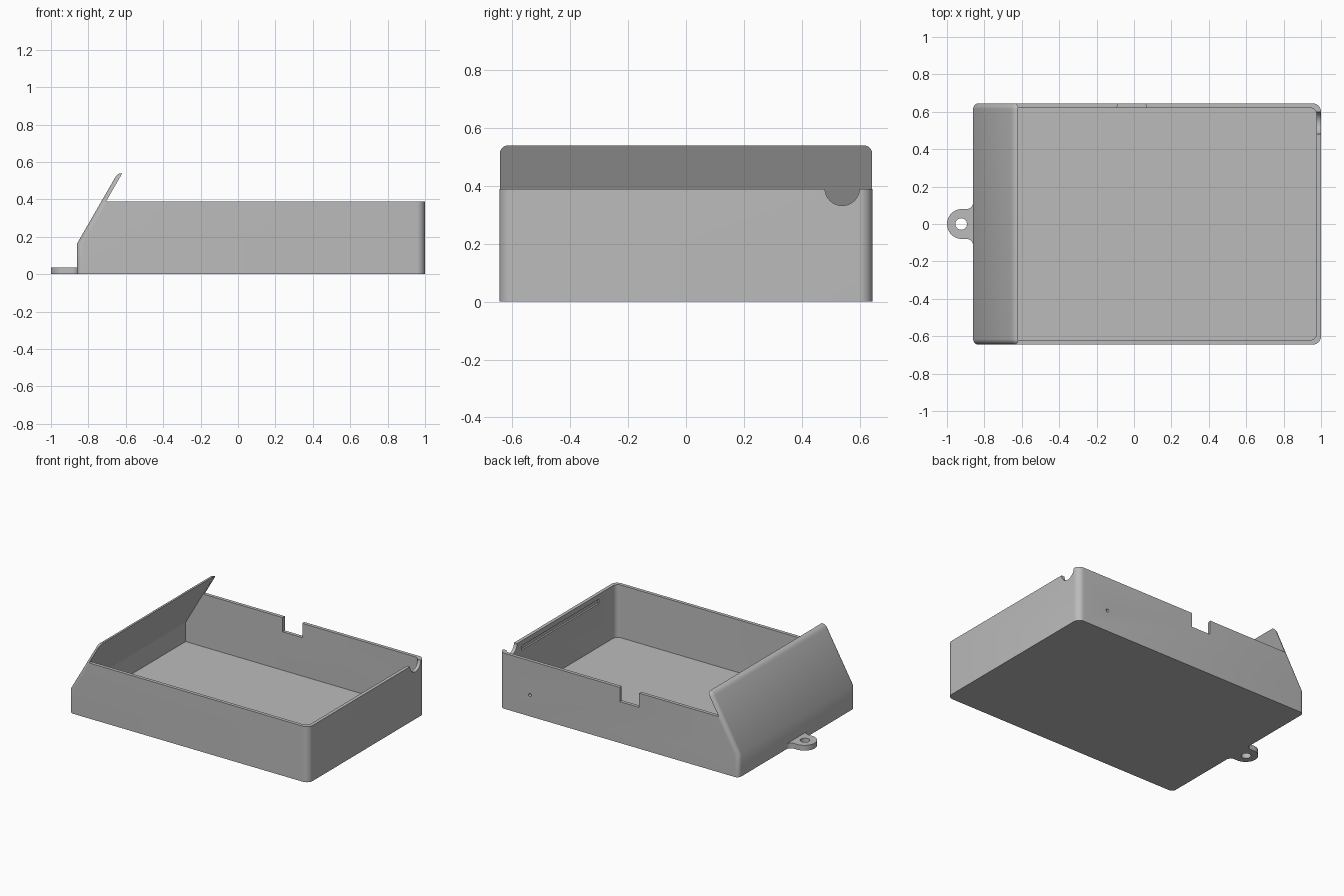
import bpy, bmesh
from math import sin, cos, pi, sqrt
from mathutils import Matrix

if "Cube" in bpy.data.objects:
    bpy.data.objects.remove(bpy.data.objects["Cube"])

grey = bpy.data.materials.new("plain grey")
grey.use_nodes = True
grey.diffuse_color = (0.5, 0.5, 0.5, 1)
grey.node_tree.nodes["Principled BSDF"].inputs["Base Color"].default_value = grey.diffuse_color

WIDTH, RIM, WALL, FLOOR = 0.645, 0.39, 0.024, 0.02


def prism(name, points, low, high, axis="y", bevels=()):
    """Extrude a profile along an axis; bevels are (edge test, radius) pairs."""
    place = {"x": lambda a, b, d: (d, a, b), "y": lambda a, b, d: (a, d, b),
             "z": lambda a, b, d: (a, b, d)}[axis]
    bm = bmesh.new()
    face = bm.faces.new([bm.verts.new(place(a, b, low)) for a, b in points])
    side = bmesh.ops.extrude_face_region(bm, geom=[face])["geom"]
    for v in side:
        if isinstance(v, bmesh.types.BMVert):
            v.co["xyz".index(axis)] = high
    bmesh.ops.recalc_face_normals(bm, faces=bm.faces)
    for test, radius in bevels:
        edges = [e for e in bm.edges if test(e)]
        bmesh.ops.bevel(bm, geom=edges, offset=radius, segments=8, profile=0.5, affect="EDGES")
    bmesh.ops.recalc_face_normals(bm, faces=bm.faces)
    mesh = bpy.data.meshes.new(name)
    bm.to_mesh(mesh)
    bm.free()
    mesh.materials.append(grey)
    obj = bpy.data.objects.new(name, mesh)
    bpy.context.collection.objects.link(obj)
    return obj


def arc(a, b, r, start, end, n=24):
    return [(a + r * cos(start + (end - start) * i / n),
             b + r * sin(start + (end - start) * i / n)) for i in range(n + 1)]


def cut(target, cutter):
    bpy.context.view_layer.objects.active = target
    mod = target.modifiers.new("cut", "BOOLEAN")
    mod.operation, mod.solver, mod.object = "DIFFERENCE", "EXACT", cutter
    bpy.ops.object.modifier_apply(modifier=mod.name)
    bpy.data.objects.remove(cutter)


def smooth(obj):
    bpy.ops.object.select_all(action="DESELECT")
    obj.select_set(True)
    bpy.context.view_layer.objects.active = obj
    bpy.ops.object.shade_smooth_by_angle(angle=pi / 6)


def middle(e):
    return (e.verts[0].co + e.verts[1].co) / 2


def right_corner(e):
    return middle(e).x > 0.9 and abs(e.verts[0].co.z - e.verts[1].co.z) > 0.3


def left_side_edge(e):
    m = middle(e)
    return abs(m.y) > WIDTH - 0.001 and m.x < -0.4 and m.z > 0.01


def slope_x(z, inset=0.0):
    """Inner face of the sloping wall."""
    return -0.705 - inset + (z - RIM) / sqrt(3)


# Tray with the sloping wall that rises into a flap
tip = [(-0.31, 0.54), (-0.62, 0.54), (-0.637, 0.537), (-0.65, 0.527), (-0.658, 0.515)]
tray = prism("tray", [(-0.86, 0), (1, 0), (1, 0.54)] + tip + [(-0.86, 0.165)],
             -WIDTH, WIDTH, bevels=[(right_corner, 0.045), (left_side_edge, 0.03)])

# Everything above the rim, apart from the flap
cut(tray, prism("rim_cutter", [(slope_x(RIM), RIM), (1.2, RIM), (1.2, 0.7), (slope_x(0.7), 0.7)],
                -0.8, 0.8))

# Cavity
knee = 0.155
cut(tray, prism("cavity_cutter",
                [(slope_x(knee, 0.001), FLOOR), (1 - WALL, FLOOR), (1 - WALL, 0.7),
                 (slope_x(0.7, 0.001), 0.7), (slope_x(knee, 0.001), knee)],
                WALL - WIDTH, WIDTH - WALL, bevels=[(right_corner, 0.035)]))

# Splayed notch and small hole in the back wall
cut(tray, prism("notch_cutter", [(-0.08, 0.68), (-0.095, 0.6), (0.07, 0.6), (0.055, 0.68)],
                RIM - 0.1, 0.5, "z"))
cut(tray, prism("hole_cutter", arc(0.76, 0.15, 0.011, 0, 2 * pi)[:-1], 0.6, 0.7))

# Round cable notch and inner groove in the right-hand wall
cut(tray, prism("cable_cutter", [(0.6, 0.5), (0.48, 0.5)] + arc(0.54, RIM + 0.002, 0.06, pi, 2 * pi),
                0.95, 1.1, "x"))
cut(tray, prism("groove_cutter", [(-0.43, 0.325), (0.43, 0.325), (0.43, 0.355), (-0.43, 0.355)],
                0.9, 0.988, "x"))
smooth(tray)

# Fixing tab with flared root
upper = [(-0.85, 0.115)] + arc(-0.895, 0.115, 0.035, 0, -pi / 2, 8)
outline = upper + arc(-0.92, 0, 0.08, pi / 2, 3 * pi / 2) + [(x, -y) for x, y in reversed(upper)]
tab = prism("fixing_tab", outline, 0, 0.037, "z")
cut(tab, prism("tab_hole_cutter", arc(-0.924, 0, 0.031, 0, 2 * pi)[:-1], -0.1, 0.1, "z"))
smooth(tab)
